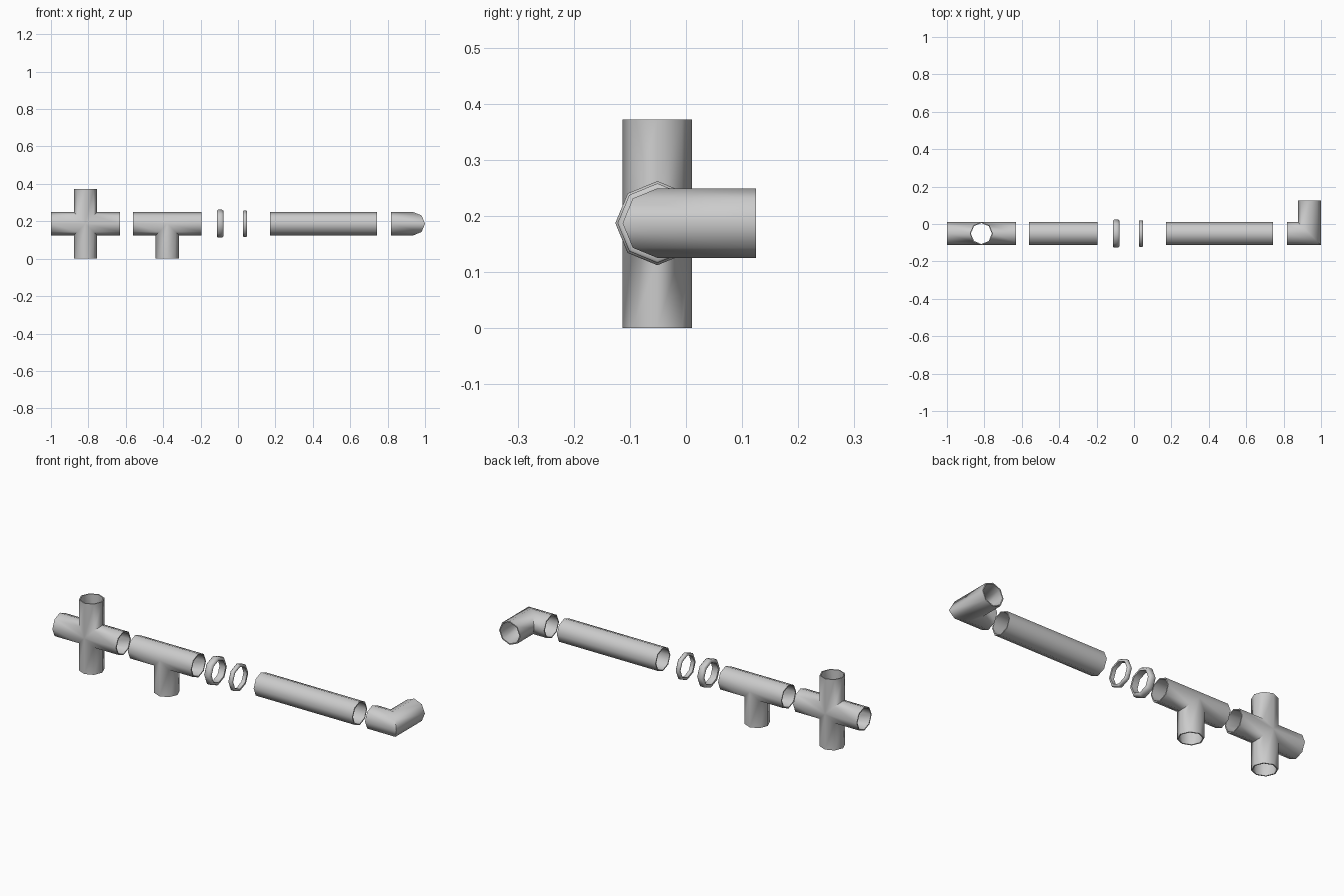
import bpy, bmesh, math
from mathutils import Vector

if "Cube" in bpy.data.objects:
    bpy.data.objects.remove(bpy.data.objects["Cube"])

CY, CZ = -0.051, 0.187      # shared pipe axis
R_OUT, R_IN = 0.062, 0.056  # pipe wall radii
SIDES = 8
X, Y, Z = Vector((1, 0, 0)), Vector((0, 1, 0)), Vector((0, 0, 1))


def finish(bm, name, location):
    bmesh.ops.remove_doubles(bm, verts=bm.verts, dist=1e-5)
    bmesh.ops.recalc_face_normals(bm, faces=bm.faces)
    mesh = bpy.data.meshes.new(name)
    bm.to_mesh(mesh)
    bm.free()
    ob = bpy.data.objects.new(name, mesh)
    bpy.context.collection.objects.link(ob)
    ob.location = location
    bpy.ops.object.select_all(action='DESELECT')
    bpy.context.view_layer.objects.active = ob
    ob.select_set(True)
    bpy.ops.object.shade_smooth_by_angle(angle=math.radians(60))
    return ob


def bridge(bm, a, b):
    n = len(a)
    for i in range(n):
        j = (i + 1) % n
        bm.faces.new((a[i], a[j], b[j], b[i]))


def circle(d, r):
    """Octagon offsets around direction d, corners on the main axes."""
    u = Z if abs(d.z) < 0.5 else X
    v = d.cross(u)
    return [r * (math.cos(t) * u + math.sin(t) * v)
            for t in (2 * math.pi * i / SIDES for i in range(SIDES))]


def fitting(name, location, arms):
    """Hollow pipe arms mitred together at a common centre."""
    bm = bmesh.new()
    for k, (d, length) in enumerate(arms):
        others = [e for i, (e, _) in enumerate(arms) if i != k]
        ends = []
        for r in (R_OUT, R_IN):
            pts = circle(d, r)
            joint = [bm.verts.new(p + d * max(p.dot(e) for e in others)) for p in pts]
            end = [bm.verts.new(p + d * length) for p in pts]
            bridge(bm, joint, end)
            ends.append(end)
        bridge(bm, *ends)   # open rim
    return finish(bm, name, location)


def turned(name, x, profile):
    """Closed (x, radius) profile turned around the pipe axis."""
    bm = bmesh.new()
    loops = [[bm.verts.new(p + X * px) for p in circle(X, r)] for px, r in profile]
    for i, loop in enumerate(loops):
        bridge(bm, loop, loops[(i + 1) % len(loops)])
    return finish(bm, name, (x, CY, CZ))


# Fittings
fitting("cross_fitting", (-0.816, CY, CZ), [(d, 0.185) for d in (X, -X)] + [(Z, 0.185), (-Z, 0.187)])
fitting("tee_fitting", (-0.378, CY, CZ), [(X, 0.184), (-X, 0.184), (-Z, 0.187)])
fitting("elbow_fitting", (0.938, CY, CZ), [(-X, 0.12), (Y, 0.176)])

# Straight pipe
turned("straight_pipe", 0.457, [(-0.287, R_OUT), (0.287, R_OUT), (0.287, R_IN), (-0.287, R_IN)])

# Bevelled joining collars
turned("wide_collar", -0.0945, [(-0.0175, 0.058), (-0.0175, 0.070), (-0.012, 0.075),
                                (0.009, 0.075), (0.0175, 0.068), (0.0175, 0.058)])
turned("narrow_collar", 0.0375, [(-0.0105, 0.058), (-0.0105, 0.068), (-0.007, 0.071),
                                 (0.007, 0.071), (0.0105, 0.068), (0.0105, 0.058)])
